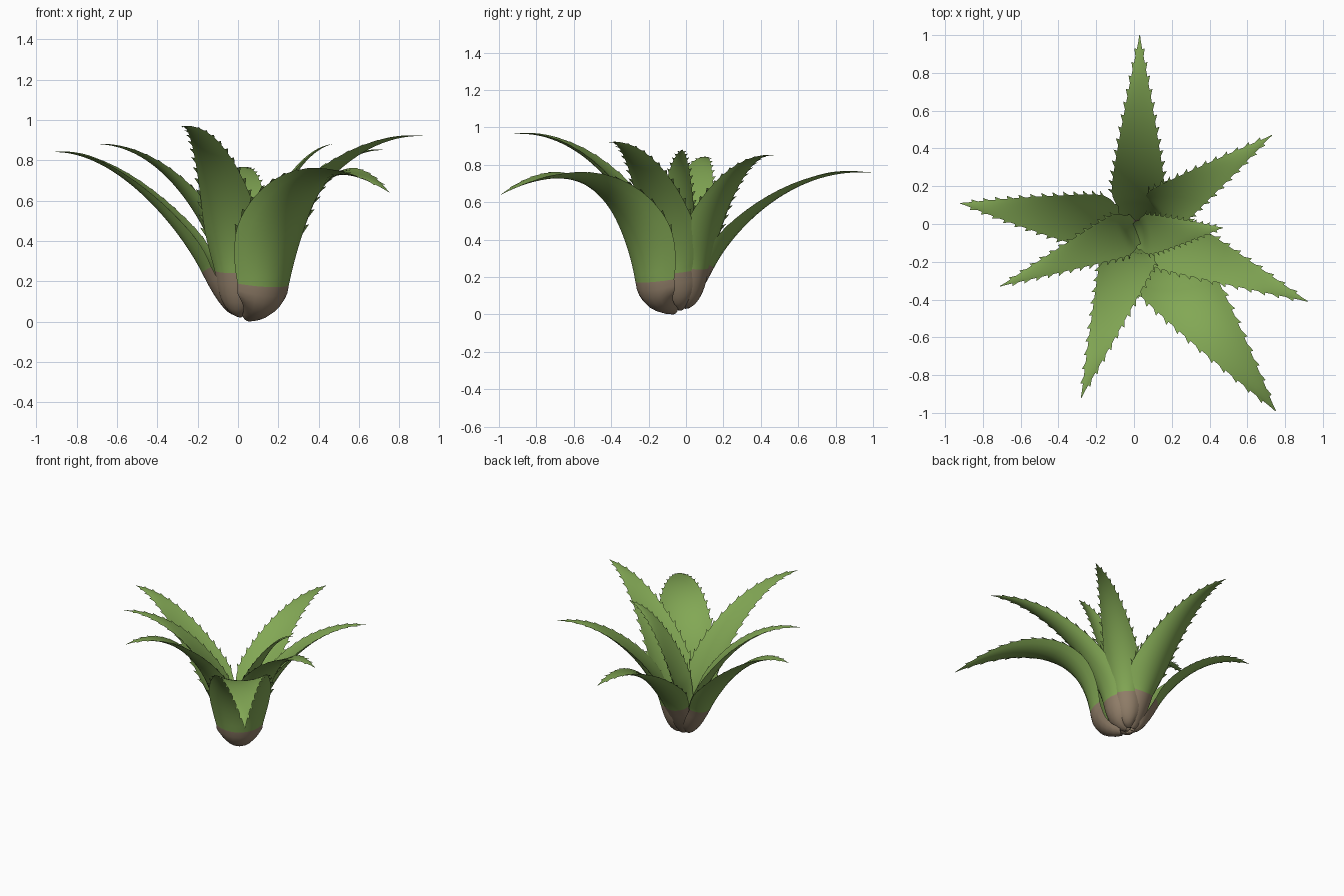
import bpy, bmesh, math
from mathutils import Vector

cube = bpy.data.objects.get("Cube")
if cube:
    bpy.data.objects.remove(cube, do_unlink=True)


def material(name, rgb):
    m = bpy.data.materials.new(name)
    m.use_nodes = True
    m.diffuse_color = (*rgb, 1)
    m.node_tree.nodes["Principled BSDF"].inputs["Base Color"].default_value = (*rgb, 1)
    return m


GREEN = material("leaf_green", (0.225, 0.39, 0.09))
BROWN = material("base_brown", (0.29, 0.215, 0.145))

BASE_RINGS, BLADE_RINGS, COLS = 7, 32, 8


def bezier(points, t):
    while len(points) > 1:
        points = [a.lerp(b, t) for a, b in zip(points, points[1:])]
    return points[0]


def spine(foot, collar, handle1, handle2, tip):
    """Rounded foot followed by an arching blade, in the (radius, height) plane."""
    slope = (handle1 - collar).x / (handle1 - collar).y
    bend = Vector((collar.x - slope * (collar.y - foot.y), foot.y))
    pts = [bezier([foot, bend, collar], i / BASE_RINGS) for i in range(BASE_RINGS)]
    pts += [bezier([collar, handle1, handle2, tip], i / BLADE_RINGS)
            for i in range(BLADE_RINGS + 1)]
    return pts


def half_width(i, width):
    if i < BASE_RINGS:
        return width * (0.2 + 0.55 * math.sin(math.pi / 2 * i / BASE_RINGS))
    t = (i - BASE_RINGS) / BLADE_RINGS
    if t < 0.2:
        return width * (0.75 + 0.25 * math.sin(math.pi / 2 * t / 0.2))
    return max(width * (1 - ((t - 0.2) / 0.8) ** 1.35), 0.002)


def build_leaf(name, tip, width, foot, collar, handle1, handle2, root=(0.02, -0.02)):
    centre = Vector((*root, 0))
    reach = Vector((tip[0], tip[1], 0)) - centre
    out = reach.normalized()
    side = Vector((-out.y, out.x, 0))
    up = Vector((0, 0, 1))
    path = spine(Vector(foot), Vector(collar), Vector(handle1), Vector(handle2),
                 Vector((reach.length, tip[2])))
    last = len(path) - 1
    bm = bmesh.new()
    rings, tangents = [], []
    for i, p in enumerate(path):
        d = (path[min(i + 1, last)] - path[max(i - 1, 0)]).normalized()
        along = out * d.x + up * d.y
        normal = up * d.x - out * d.y
        origin = centre + out * p.x + up * p.y
        w = half_width(i, width)
        f = i / last
        arc = math.radians(28 + 47 * (1 - f) ** 1.3)
        thick = min(0.045 * (1 - f) + 0.01, w * 0.4)

        def section(u, lift):
            across = w * math.sin(u * arc) / math.sin(arc)
            rise = w * (1 - math.cos(u * arc)) / math.sin(arc)
            return bm.verts.new(origin + side * across
                                + normal * (rise + lift * (1 - u * u)))

        us = [2 * j / COLS - 1 for j in range(COLS + 1)]
        rings.append([section(u, 0) for u in us]
                     + [section(u, thick) for u in us[-2:0:-1]])
        tangents.append(along)

    # Skin of the leaf: brown outside up to the collar, brown inside only at the foot
    n = 2 * COLS
    for i in range(last):
        for j in range(n):
            k = (j + 1) % n
            face = bm.faces.new((rings[i][j], rings[i][k],
                                 rings[i + 1][k], rings[i + 1][j]))
            limit = BASE_RINGS if j < COLS else BASE_RINGS // 2
            face.material_index = 1 if i < limit else 0
    bm.faces.new(rings[0]).material_index = 1
    bm.faces.new(rings[-1])
    bmesh.ops.recalc_face_normals(bm, faces=bm.faces[:])

    # Hooked teeth along both margins
    for i in range(BASE_RINGS + 5, last - 1, 2):
        size = 0.012 + 0.014 * (1 - i / last)
        for edge, sign in ((0, -1), (COLS, 1)):
            a, b = rings[i][edge], rings[i + 1][edge]
            point = bm.verts.new(b.co + side * sign * size + tangents[i] * size * 0.4)
            bm.faces.new((a, b, point) if sign < 0 else (b, a, point))

    mesh = bpy.data.meshes.new(name)
    bm.to_mesh(mesh)
    bm.free()
    mesh.materials.append(GREEN)
    mesh.materials.append(BROWN)
    leaf = bpy.data.objects.new(name, mesh)
    bpy.context.collection.objects.link(leaf)
    bpy.ops.object.select_all(action='DESELECT')
    leaf.select_set(True)
    bpy.context.view_layer.objects.active = leaf
    bpy.ops.object.shade_smooth_by_angle(angle=math.radians(45))


# Leaf: tip, half width, then foot, collar and two arch handles (radius, height)
build_leaf("front_left_leaf", (0.75, -0.99, 0.64), 0.21,
           (0.06, 0.0), (0.27, 0.17), (0.34, 0.70), (0.75, 0.84))
build_leaf("back_leaf", (0.03, 1.0, 0.755), 0.14,
           (0.03, 0.03), (0.17, 0.25), (0.29, 0.48), (0.62, 0.80))
build_leaf("right_leaf", (-0.92, 0.11, 0.84), 0.145,
           (0.03, 0.03), (0.20, 0.24), (0.31, 0.46), (0.63, 0.85))
build_leaf("front_leaf", (-0.28, -0.92, 0.965), 0.145,
           (0.03, 0.02), (0.17, 0.24), (0.22, 0.56), (0.54, 0.99))
build_leaf("left_leaf", (0.92, -0.41, 0.92), 0.155,
           (0.03, 0.02), (0.18, 0.22), (0.24, 0.53), (0.57, 0.93))
build_leaf("back_left_leaf", (0.73, 0.47, 0.85), 0.125,
           (0.03, 0.03), (0.17, 0.24), (0.23, 0.50), (0.52, 0.86))
build_leaf("inner_right_leaf", (-0.71, -0.33, 0.88), 0.115,
           (0.0, 0.05), (0.09, 0.22), (0.18, 0.50), (0.43, 0.88))
build_leaf("inner_left_leaf", (0.47, -0.02, 0.88), 0.105,
           (-0.02, 0.05), (0.06, 0.22), (0.13, 0.50), (0.27, 0.84), root=(0.02, -0.06))
